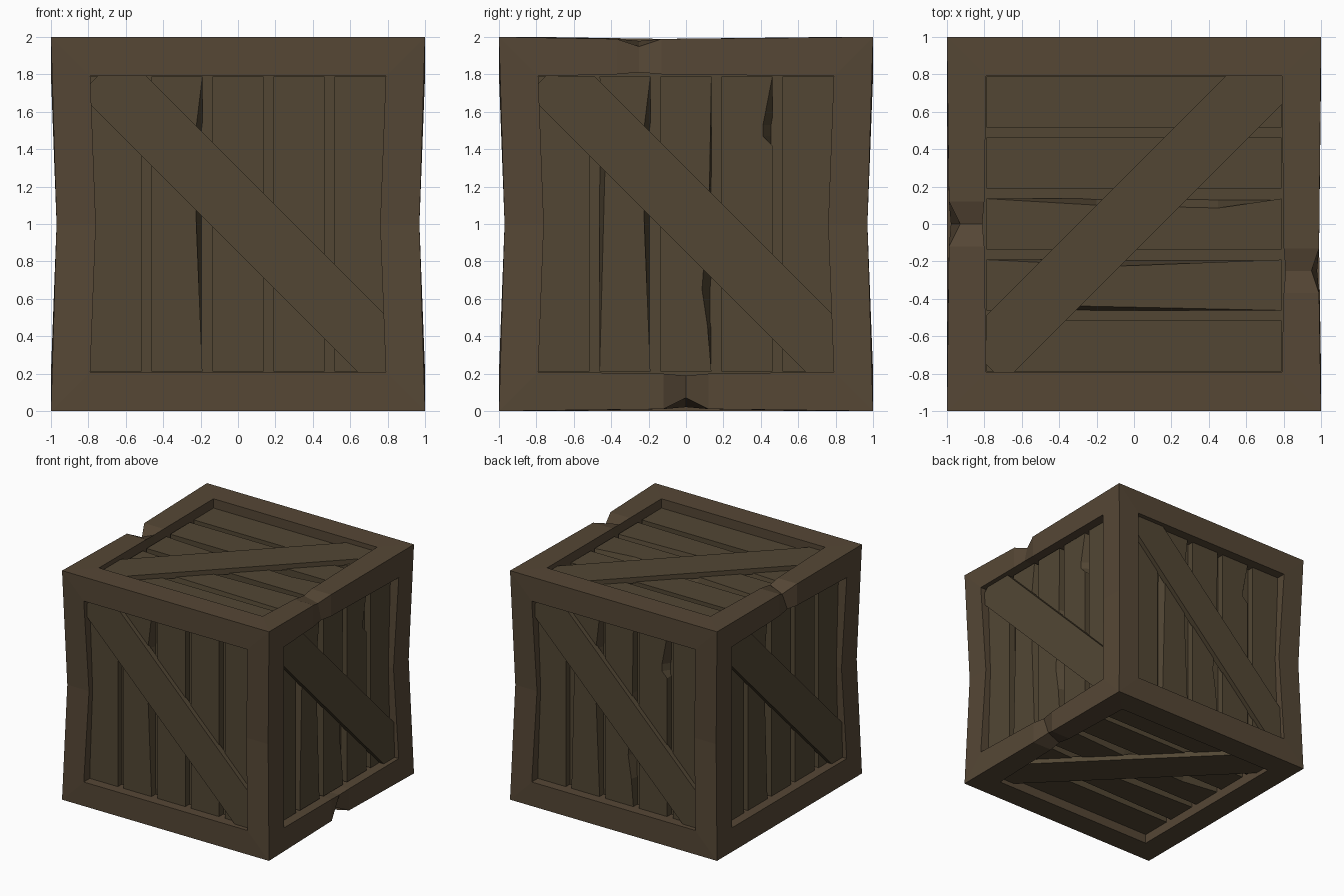
import bpy, bmesh
from mathutils import Vector

cube = bpy.data.objects.get("Cube")
if cube:
    bpy.data.objects.remove(cube, do_unlink=True)


def material(name, rgb):
    mat = bpy.data.materials.new(name)
    mat.use_nodes = True
    mat.diffuse_color = (*rgb, 1)
    mat.node_tree.nodes["Principled BSDF"].inputs["Base Color"].default_value = (*rgb, 1)
    return mat


frame_wood = material("frame wood", (0.092, 0.063, 0.036))
plank_wood = material("plank wood", (0.085, 0.062, 0.034))

CENTRE = Vector((0, 0, 1))
INNER = 0.79                     # inner edge of the frame
BASE, PLANK, BRACE = 0.86, 0.92, 0.96   # layer heights from the crate centre


def finish(bm, name, mat):
    bmesh.ops.remove_doubles(bm, verts=bm.verts, dist=0.0005)
    bmesh.ops.recalc_face_normals(bm, faces=bm.faces)
    mesh = bpy.data.meshes.new(name)
    bm.to_mesh(mesh)
    bm.free()
    mesh.materials.append(mat)
    obj = bpy.data.objects.new(name, mesh)
    bpy.context.collection.objects.link(obj)
    return obj


# Frame: twelve mitred beams, worn or chipped along their length
def beam(bm, axis, sa, sb, wear):
    """wear holds (position, bend, section scale, edge chip) for each ring."""
    a, b = (axis + 1) % 3, (axis + 2) % 3
    mid = (1 + INNER) / 2
    section = [(1, 1), (INNER, 1), (INNER, INNER), (1, INNER)]

    def vert(pa, pb, t):
        co = Vector((0, 0, 0))
        co[axis], co[a], co[b] = t, pa * sa, pb * sb
        return bm.verts.new(co + CENTRE)

    def end(sign):
        return [vert(p, q, sign * min(1, p if p == q else INNER)) for p, q in section]

    rings = [end(-1)]
    for t, bend, scale, chip in wear:
        ring = []
        for i, (p, q) in enumerate(section):
            cut = bend + (chip if i == 0 else 0)
            ring.append(vert(mid + (p - mid) * scale - cut, mid + (q - mid) * scale - cut, t))
        rings.append(ring)
    rings.append(end(1))
    for r0, r1 in zip(rings, rings[1:]):
        for i in range(4):
            j = (i + 1) % 4
            bm.faces.new((r0[i], r0[j], r1[j], r1[i]))


def chipped(c, depth):
    return [(c - 0.12, 0, 0.9, 0), (c, 0, 0.8, depth), (c + 0.12, 0, 0.9, 0)]


# Chips on the beams that run front to back, keyed by (z side, x side)
chips = {(1, -1): chipped(0, 0.05), (1, 1): chipped(-0.25, 0.03), (-1, 1): chipped(0, 0.05)}
bm = bmesh.new()
for sa in (-1, 1):
    for sb in (-1, 1):
        beam(bm, 0, sa, sb, [])
        beam(bm, 1, sa, sb, chips.get((sa, sb), []))
        beam(bm, 2, sa, sb, [(0, 0.03, 1, 0)])
finish(bm, "frame", frame_wood)

# Inner box seen through the gaps between the planks
bm = bmesh.new()
bmesh.ops.create_cube(bm, size=2 * BASE)
bmesh.ops.translate(bm, verts=bm.verts, vec=CENTRE)
finish(bm, "inner_box", plank_wood)


def slab(bm, axes, lower, upper, low, high):
    """Solid between two matching outlines at two heights on a crate side."""
    u, v, n = axes
    bottom = [bm.verts.new(CENTRE + u * p + v * q + n * low) for p, q in lower]
    top = [bm.verts.new(CENTRE + u * p + v * q + n * high) for p, q in upper]
    bm.faces.new(top)
    bm.faces.new(bottom[::-1])
    for i in range(len(top)):
        j = (i + 1) % len(top)
        bm.faces.new((bottom[i], bottom[j], top[j], top[i]))


# Splintered plank edges: (plank, edge side) -> (height, depth) from bottom to top
crack = [(0.07, 0.035), (0.5, 0.035)]
plain = {(1, 1): crack}
rough = {(1, 1): crack, (1, -1): [(0.35, 0.03)], (2, 1): [(-0.55, 0.02), (-0.35, 0.05), (0.2, 0.01)],
         (3, 1): [(0.42, 0), (0.47, 0.05), (0.53, 0.05)]}
lid = {(1, 1): [(0.1, 0.035)], (2, 1): [(-0.45, 0.05), (0.2, 0.035)], (1, -1): [(0.37, 0.025), (0.4, 0)]}

X, Y, Z = Vector((1, 0, 0)), Vector((0, 1, 0)), Vector((0, 0, 1))
sides = {"front": (X, Z, -Y, plain), "right": (Y, Z, X, rough), "back": (-X, Z, Y, rough),
         "left": (-Y, Z, -X, plain), "top": (Y, -X, Z, lid), "bottom": (Y, X, -Z, lid)}
# Name the x sides from the crate's own point of view
sides["left"], sides["right"] = sides["right"], sides["left"]

brace_outline = [(-INNER, 0.64), (0.64, -INNER), (INNER, -INNER), (INNER, -0.49),
                 (-0.49, INNER), (-0.75, INNER), (-INNER, 0.75)]
gap, edge = 0.055, 0.788
width = (2 * edge - 4 * gap) / 5

for name, (u, v, n, damage) in sides.items():
    # Five planks
    bm = bmesh.new()
    for k in range(5):
        left = -edge + k * (width + gap)
        right = left + width
        r, l = damage.get((k, 1), []), damage.get((k, -1), [])[::-1]
        lower = [(left, -edge), (right, -edge)] + [(right, h) for h, d in r]
        lower += [(right, edge), (left, edge)] + [(left, h) for h, d in l]
        upper = [(left, -edge), (right, -edge)] + [(right - d, h) for h, d in r]
        upper += [(right, edge), (left, edge)] + [(left + d, h) for h, d in l]
        slab(bm, (u, v, n), lower, upper, BASE - 0.01, PLANK)
    finish(bm, name + "_planks", plank_wood)
    # Diagonal brace
    bm = bmesh.new()
    slab(bm, (u, v, n), brace_outline, brace_outline, PLANK - 0.01, BRACE)
    finish(bm, name + "_brace", plank_wood)
